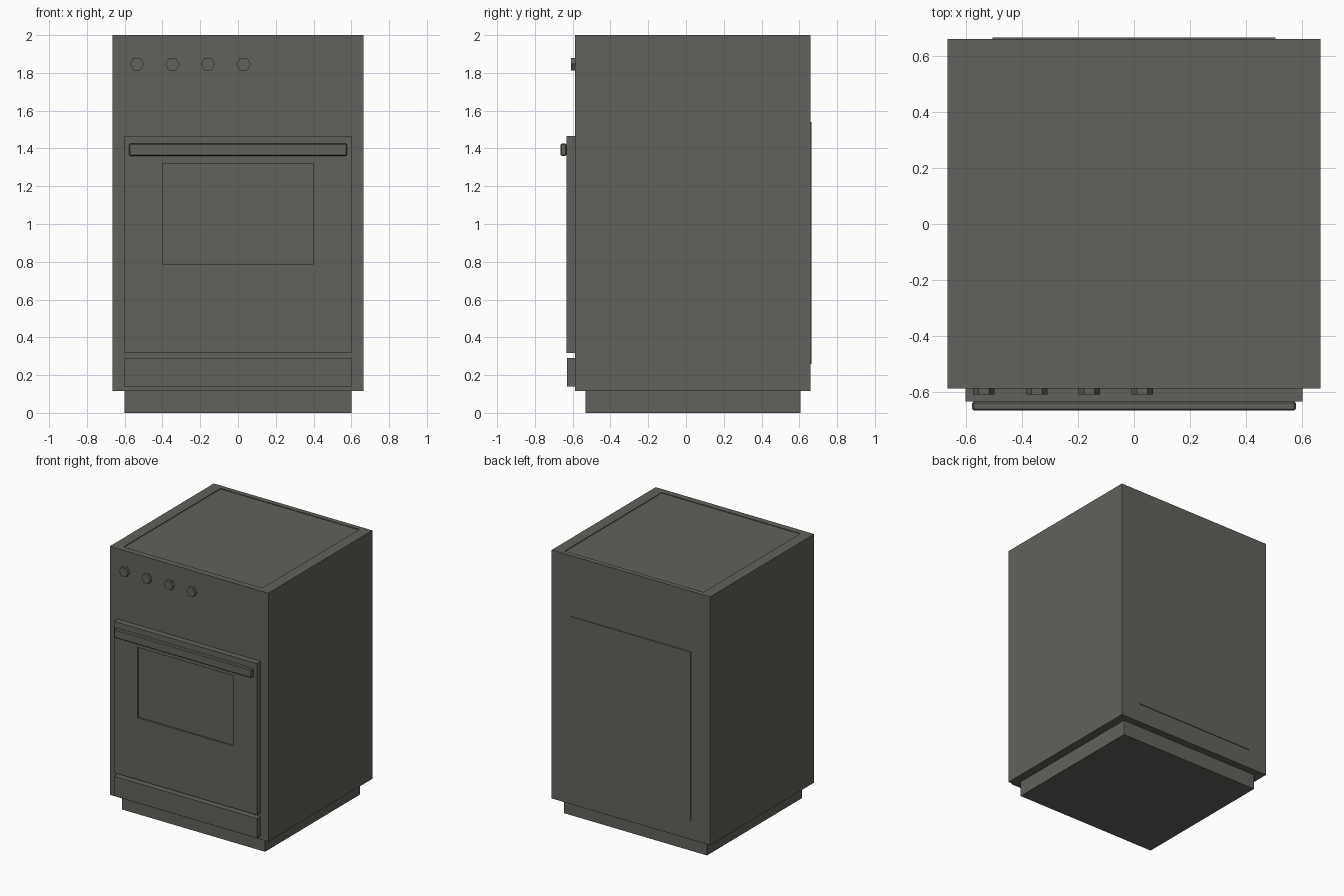
import bpy, bmesh, math
from mathutils import Vector, Matrix

if "Cube" in bpy.data.objects:
    bpy.data.objects.remove(bpy.data.objects["Cube"])

grey = bpy.data.materials.new("dark_warm_grey")
grey.diffuse_color = (0.12, 0.12, 0.106, 1)
grey.use_nodes = True
grey.node_tree.nodes["Principled BSDF"].inputs["Base Color"].default_value = grey.diffuse_color


def finish(name, bm):
    bmesh.ops.recalc_face_normals(bm, faces=bm.faces)
    mesh = bpy.data.meshes.new(name)
    bm.to_mesh(mesh)
    bm.free()
    mesh.materials.append(grey)
    obj = bpy.data.objects.new(name, mesh)
    bpy.context.collection.objects.link(obj)
    return obj


def box_bm(lo, hi):
    lo, hi = Vector(lo), Vector(hi)
    bm = bmesh.new()
    bmesh.ops.create_cube(bm, size=1)
    for v in bm.verts:
        v.co = Vector([lo[i] if v.co[i] < 0 else hi[i] for i in range(3)])
    bm.normal_update()
    return bm


def box(name, lo, hi, bevel=0):
    bm = box_bm(lo, hi)
    if bevel:
        bmesh.ops.bevel(bm, geom=bm.edges[:], offset=bevel, segments=1, affect='EDGES')
    return finish(name, bm)


def recessed_box(name, lo, hi, normal, rect_lo, rect_hi, depth):
    """Box with a rectangular pocket sunk into the face that looks along normal."""
    bm = box_bm(lo, hi)
    n = Vector(normal)
    face = max(bm.faces, key=lambda f: f.normal.dot(n))
    axes = [i for i in range(3) if abs(n[i]) < 0.5]
    centre = face.calc_center_median()
    bmesh.ops.inset_individual(bm, faces=[face], thickness=0.02)
    for v in face.verts:
        for a, l, h in zip(axes, rect_lo, rect_hi):
            v.co[a] = l if v.co[a] < centre[a] else h
    bmesh.ops.inset_individual(bm, faces=[face], thickness=0.001)
    for v in face.verts:
        for a, l, h in zip(axes, rect_lo, rect_hi):
            v.co[a] = l if v.co[a] < centre[a] else h
        v.co -= n * depth
    return finish(name, bm)


W, F, B = 0.665, -0.587, 0.66   # half width, front and back of the casing

# casing
box("plinth", (-0.6, -0.532, 0), (0.6, 0.605, 0.115))
box("body", (-W, F, 0.115), (W, B, 1.692))
box("back_panel", (-0.505, B - 0.005, 0.26), (0.505, 0.665, 1.54))

# control section with shallow sunken cooktop
recessed_box("cooktop", (-W, F, 1.692), (W, B, 2.0), (0, 0, 1),
             (-0.582, -0.54), (0.582, 0.622), 0.005)

# oven door with sunken window, handle and drawer
recessed_box("oven_door", (-0.6, -0.632, 0.317), (0.6, F, 1.466), (0, -1, 0),
             (-0.4, 0.788), (0.4, 1.32), 0.01)
box("door_handle", (-0.577, -0.665, 1.36), (0.577, -0.632, 1.426), 0.006)
box("drawer", (-0.6, -0.63, 0.14), (0.6, F, 0.29))

# hexagonal knobs
for i in range(4):
    bm = bmesh.new()
    bmesh.ops.create_cone(bm, cap_ends=True, segments=6, radius1=0.038,
                          radius2=0.038, depth=0.024)
    # put a corner on the x axis, then turn the axis towards the front
    if not any(abs(v.co.y) < 1e-4 for v in bm.verts):
        bmesh.ops.rotate(bm, verts=bm.verts, matrix=Matrix.Rotation(math.pi / 6, 3, 'Z'))
    bmesh.ops.rotate(bm, verts=bm.verts, matrix=Matrix.Rotation(math.pi / 2, 3, 'X'))
    bmesh.ops.translate(bm, verts=bm.verts, vec=(-0.535 + 0.188 * i, -0.596, 1.846))
    finish(f"knob_{i + 1}", bm)
